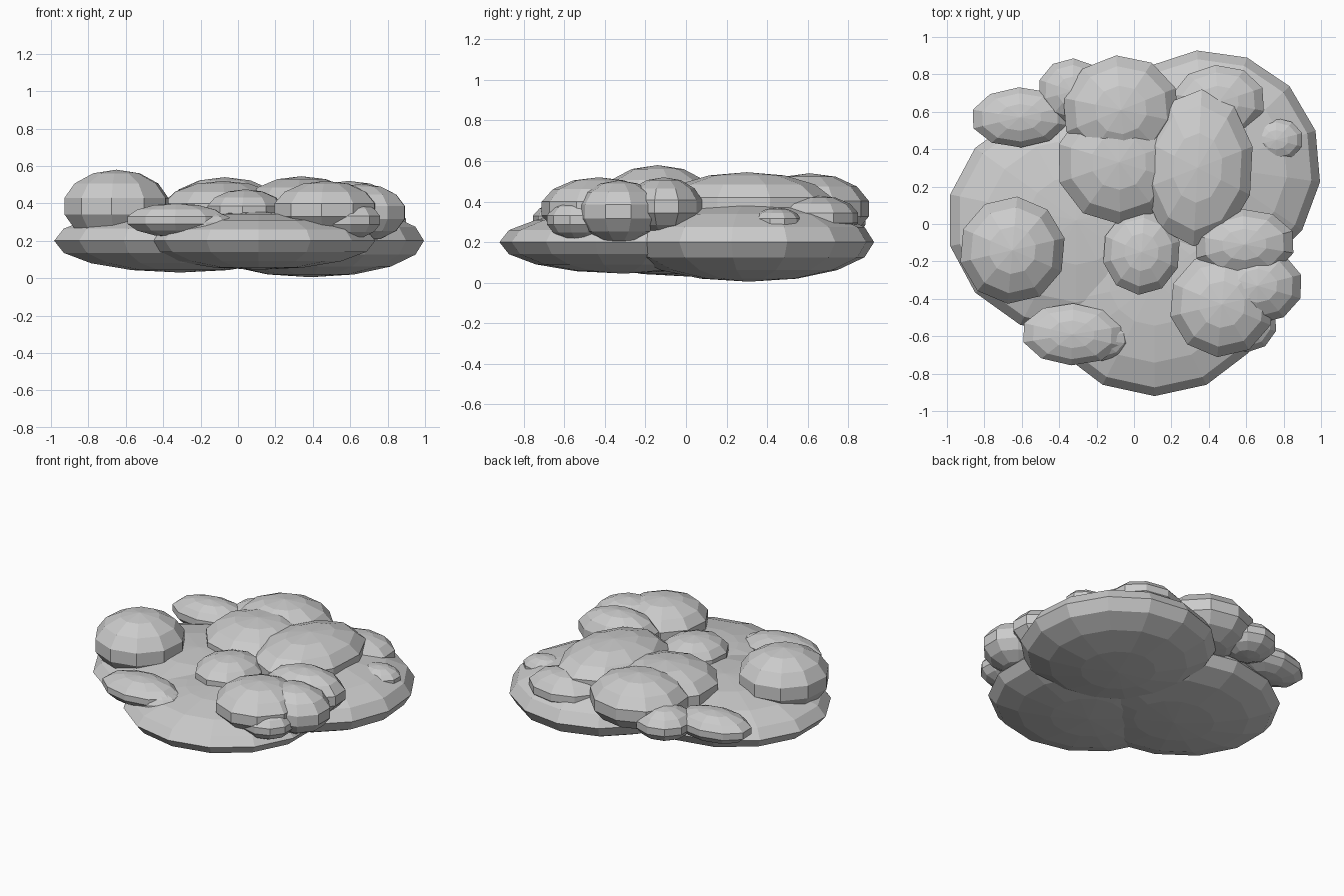
import bpy, math


def blob(name, c, r, segments, rings, turn=0.0):
    """Flat-shaded ellipsoid centred at c with radii r."""
    bpy.ops.mesh.primitive_uv_sphere_add(segments=segments, ring_count=rings, radius=1,
                                         location=c, rotation=(0, 0, math.radians(turn)))
    o = bpy.context.object
    o.name = name
    o.scale = r
    return o


# broad flattened base lobes
for name, c, r, turn in [
    ("base_left", (-0.31, 0.02, 0.20), (0.69, 0.62, 0.17), 0),
    ("base_right", (0.39, 0.31, 0.20), (0.61, 0.62, 0.195), 5),
    ("base_front", (0.11, -0.31, 0.20), (0.64, 0.61, 0.155), 0),
]:
    blob(name, c, r, 14, 8, turn)

# smaller lumps piled on top
lumps = [
    ("lump_left", (-0.65, -0.14, 0.385), (0.293, 0.295, 0.195)),
    ("lump_back_left", (-0.61, 0.57, 0.31), (0.27, 0.165, 0.10)),
    ("lump_back_low", (-0.33, 0.71, 0.31), (0.19, 0.18, 0.11)),
    ("lump_back", (-0.07, 0.61, 0.365), (0.325, 0.30, 0.175)),
    ("lump_middle", (-0.08, 0.33, 0.365), (0.345, 0.34, 0.155)),
    ("lump_middle_right", (0.34, 0.30, 0.385), (0.31, 0.43, 0.16)),
    ("lump_back_right", (0.45, 0.65, 0.32), (0.26, 0.205, 0.11)),
    ("lump_right_tiny", (0.76, 0.45, 0.30), (0.15, 0.12, 0.07)),
    ("lump_centre", (0.04, -0.15, 0.36), (0.215, 0.235, 0.115)),
    ("lump_right", (0.59, -0.11, 0.375), (0.28, 0.195, 0.145)),
    ("lump_right_front", (0.66, -0.33, 0.35), (0.25, 0.21, 0.155)),
    ("lump_front_right", (0.47, -0.43, 0.365), (0.29, 0.29, 0.155)),
    ("lump_front_right_low", (0.60, -0.53, 0.31), (0.17, 0.16, 0.10)),
    ("lump_front_left", (-0.33, -0.59, 0.31), (0.28, 0.17, 0.09)),
    ("lump_front_left_low", (-0.18, -0.62, 0.28), (0.17, 0.115, 0.08)),
]
for i, (name, c, r) in enumerate(lumps):
    blob(name, c, r, 10, 7, (i * 7) % 11 - 5)
